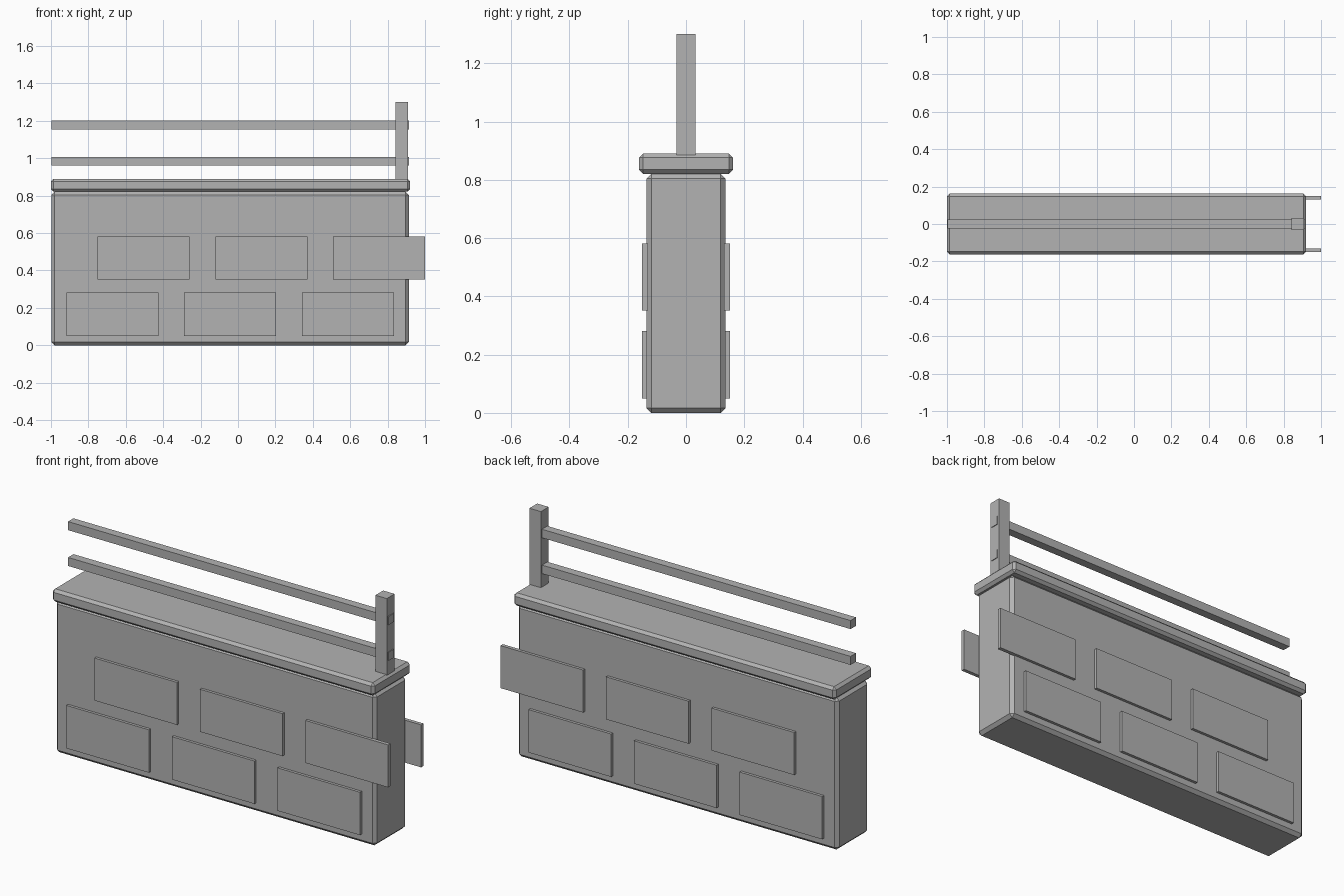
import bpy
import bmesh

cube = bpy.data.objects.get("Cube")
if cube:
    bpy.data.objects.remove(cube, do_unlink=True)

stone = bpy.data.materials.new("grey_stone")
stone.use_nodes = True
GREY = (0.45, 0.45, 0.45, 1.0)
stone.diffuse_color = GREY
stone.node_tree.nodes["Principled BSDF"].inputs["Base Color"].default_value = GREY


def box(name, x, y, z, chamfer=0.0):
    """Box spanning the given (low, high) ranges, with optional chamfered edges."""
    spans = (x, y, z)
    bm = bmesh.new()
    bmesh.ops.create_cube(bm, size=1.0)
    for v in bm.verts:
        v.co = [(a + b) / 2 + c * (b - a) for c, (a, b) in zip(v.co, spans)]
    mesh = bpy.data.meshes.new(name)
    bm.to_mesh(mesh)
    bm.free()
    mesh.materials.append(stone)
    obj = bpy.data.objects.new(name, mesh)
    bpy.context.collection.objects.link(obj)
    if chamfer:
        mod = obj.modifiers.new("chamfer", 'BEVEL')
        mod.width = chamfer
        mod.segments = 1
    return obj


# Wall body and coping slab
box("wall_body", (-0.997, 0.913), (-0.136, 0.136), (0, 0.821), 0.017)
box("wall_coping", (-1, 0.92), (-0.162, 0.162), (0.821, 0.89), 0.014)

# Railing: one end post and two rails that pass through it
box("railing_post", (0.842, 0.91), (-0.033, 0.033), (0.885, 1.30))
for label, z in (("lower", 0.985), ("upper", 1.178)):
    box(label + "_rail", (-0.997, 0.914), (-0.023, 0.023), (z - 0.023, z + 0.023))

# Staggered raised blocks, repeated on the front and back
for side, s in (("front", -1), ("back", 1)):
    y = tuple(sorted((s * 0.131, s * 0.151)))
    for row, start, z in (("lower", -0.917, (0.05, 0.281)),
                          ("upper", -0.75, (0.352, 0.581))):
        for i in range(3):
            x = start + i * 0.629
            box(f"{side}_{row}_block_{i + 1}", (x, x + 0.492), y, z)
